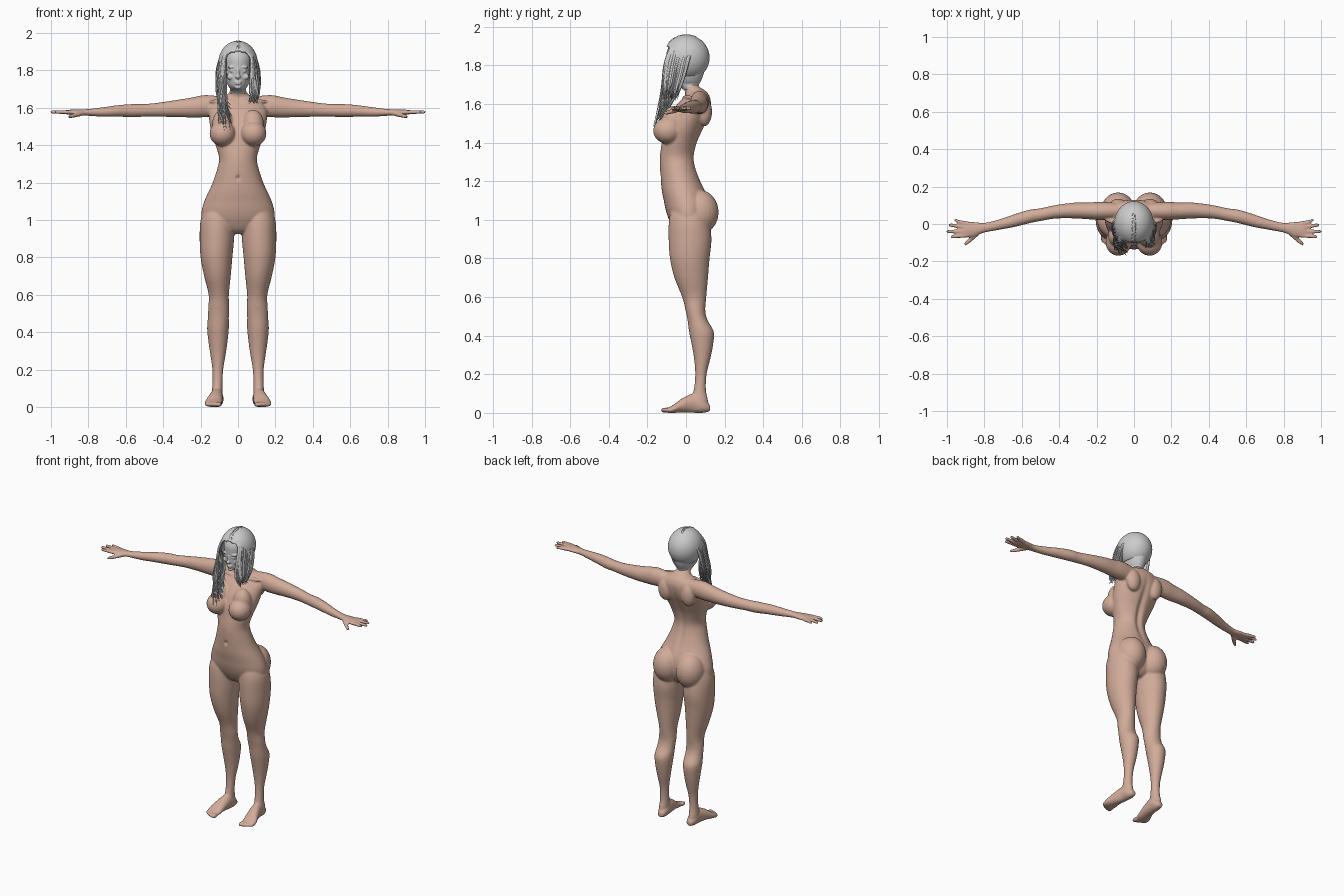
import bpy, bmesh, math, random
from mathutils import Vector, Matrix

if "Cube" in bpy.data.objects:
    bpy.data.objects.remove(bpy.data.objects["Cube"])

random.seed(4)


def material(name, rgb):
    m = bpy.data.materials.new(name)
    m.diffuse_color = (*rgb, 1)
    m.use_nodes = True
    m.node_tree.nodes["Principled BSDF"].inputs["Base Color"].default_value = m.diffuse_color
    return m


SKIN = material("skin tan", (0.64, 0.41, 0.32))
GREY = material("plain grey", (0.6, 0.6, 0.6))


def smooth_rings(rings, steps=4):
    """Catmull-Rom interpolation between the given sections."""
    out = []
    for i in range(len(rings) - 1):
        a, b, c, d = (rings[max(i - 1, 0)], rings[i], rings[i + 1], rings[min(i + 2, len(rings) - 1)])
        for k in range(steps):
            t = k / steps
            out.append([0.5 * (2 * q + (r - p) * t + (2 * p - 5 * q + 4 * r - s) * t * t
                               + (3 * q - p - 3 * r + s) * t ** 3) for p, q, r, s in zip(a, b, c, d)])
    return out + [list(rings[-1])]


def loft(bm, axis, rings, side=1, n=32):
    """Closed loft; each section is (position, centre, half width, low, high)."""
    loops = []
    for t, c, h, lo, hi in smooth_rings(rings):
        loop = []
        for k in range(n):
            a = 2 * math.pi * k / n
            u, v = c + h * math.cos(a), (lo + hi) / 2 + (hi - lo) / 2 * math.sin(a)
            p = {"x": (t, u, v), "y": (u, t, v), "z": (u, v, t)}[axis]
            loop.append(bm.verts.new((p[0] * side, p[1], p[2])))
        loops.append(loop)
    for A, B in zip(loops, loops[1:]):
        for k in range(n):
            bm.faces.new((A[k], A[(k + 1) % n], B[(k + 1) % n], B[k]))
    bm.faces.new(loops[0])
    bm.faces.new(loops[-1])


def ball(bm, centre, radii, side=1, tilt=0):
    m = (Matrix.Translation((centre[0] * side, centre[1], centre[2]))
         @ Matrix.Rotation(tilt * side, 4, "Z") @ Matrix.Diagonal((*radii, 1)))
    bmesh.ops.create_uvsphere(bm, u_segments=24, v_segments=16, radius=1, matrix=m)


def add_object(name, data, mat):
    ob = bpy.data.objects.new(name, data)
    bpy.context.scene.collection.objects.link(ob)
    data.materials.clear()
    data.materials.append(mat)
    return ob


def baked(ob):
    """Replace an object by its evaluated mesh, smooth shaded."""
    bpy.context.view_layer.update()
    me = bpy.data.meshes.new_from_object(ob.evaluated_get(bpy.context.evaluated_depsgraph_get()))
    name, mat = ob.name, ob.data.materials[0]
    bpy.data.objects.remove(ob)
    for p in me.polygons:
        p.use_smooth = True
        p.material_index = 0
    return add_object(name, me, mat)


def fused(name, bm, mat, voxel, iterations):
    """Merge overlapping volumes into one soft surface."""
    bmesh.ops.recalc_face_normals(bm, faces=bm.faces)
    me = bpy.data.meshes.new(name)
    bm.to_mesh(me)
    bm.free()
    ob = add_object(name, me, mat)
    r = ob.modifiers.new("fuse", "REMESH")
    r.mode, r.voxel_size = "VOXEL", voxel
    s = ob.modifiers.new("soften", "SMOOTH")
    s.factor, s.iterations = 0.5, iterations
    return baked(ob)


# ---- body: torso, limbs, hands and feet fused together
TORSO = [(.925, 0, .05, -.03, .06), (.95, 0, .13, -.06, .09), (1.0, 0, .19, -.088, .115),
         (1.05, 0, .194, -.105, .122), (1.10, 0, .18, -.115, .118), (1.15, 0, .158, -.125, .10),
         (1.2, 0, .135, -.13, .077), (1.27, 0, .112, -.135, .052), (1.33, 0, .101, -.135, .045),
         (1.40, 0, .12, -.125, .06), (1.47, 0, .142, -.112, .09), (1.54, 0, .155, -.085, .12),
         (1.60, 0, .155, -.045, .13), (1.64, 0, .125, -.008, .122), (1.665, 0, .065, -.005, .105),
         (1.685, 0, .045, -.015, .075), (1.70, 0, .04, -.015, .062)]
LEG = [(1.08, .10, .07, -.07, .10), (1.0, .11, .09, -.088, .12), (.9, .113, .092, -.09, .132),
       (.8, .115, .085, -.083, .122), (.7, .11, .071, -.06, .114), (.6, .103, .054, -.02, .105),
       (.53, .103, .056, -.002, .10), (.48, .105, .056, .008, .112), (.42, .107, .058, .016, .144),
       (.35, .107, .051, .03, .14), (.28, .107, .041, .042, .126), (.2, .108, .029, .048, .107),
       (.12, .11, .027, .04, .103), (.06, .112, .03, .02, .115), (.015, .112, .028, .0, .115)]
FOOT = [(.125, .108, .018, .008, .04), (.09, .11, .032, 0, .075), (.04, .113, .034, 0, .1),
        (-.02, .124, .041, .002, .075), (-.06, .132, .047, 0, .045), (-.095, .132, .042, 0, .026)]
ARM = [(.05, .07, .04, 1.56, 1.655), (.17, .07, .048, 1.55, 1.668), (.24, .07, .045, 1.548, 1.656),
       (.32, .072, .042, 1.55, 1.643), (.42, .065, .036, 1.552, 1.628), (.5, .05, .034, 1.552, 1.62),
       (.56, .04, .036, 1.55, 1.62), (.64, .018, .034, 1.552, 1.614), (.72, -.003, .028, 1.552, 1.603),
       (.8, -.02, .026, 1.557, 1.593), (.86, -.028, .04, 1.56, 1.591), (.915, -.03, .043, 1.563, 1.589)]
# fingers: base y, tip x, tip y
FINGERS = [(-.062, .982, -.068), (-.04, 1.002, -.04), (-.018, .992, -.006), (.004, .962, .02)]

bm = bmesh.new()
loft(bm, "z", TORSO, n=48)
for s in (1, -1):
    loft(bm, "z", LEG, s)
    loft(bm, "y", FOOT, s)
    loft(bm, "x", ARM, s)
    for y0, x1, y1 in FINGERS:
        loft(bm, "x", [(.89, y0, .011, 1.565, 1.587), (.94, (y0 + y1) / 2, .0105, 1.566, 1.587),
                       (x1 - .012, y1, .0095, 1.567, 1.586), (x1, y1, .005, 1.572, 1.582)], s, 12)
    loft(bm, "x", [(.82, -.035, .016, 1.56, 1.586), (.86, -.07, .017, 1.55, 1.575),
                   (.895, -.1, .013, 1.544, 1.565), (.908, -.108, .006, 1.546, 1.556)], s, 12)
    for k in range(5):                                            # toes
        ball(bm, (.102 + .0165 * k, -.105 + .003 * k * k / 2, .014),
             (.014 - .0012 * k, .027 - .002 * k, .014 - .001 * k), s)
    ball(bm, (.085, .068, 1.04), (.092, .101, .115), s)           # seat
    ball(bm, (.082, -.095, 1.462), (.07, .075, .068), s, .15)     # bust
    ball(bm, (.08, -.065, 1.505), (.06, .06, .085), s)            # upper bust slope
    ball(bm, (.104, .016, .55), (.03, .022, .036), s)             # kneecap
    ball(bm, (.085, .095, 1.56), (.05, .04, .075), s)             # shoulder blade
    ball(bm, (.085, .005, 1.635), (.075, .014, .011), s, .25)     # collarbone
body = fused("body", bm, SKIN, .006, 4)

# spine furrow and navel pressed into the surface
for v in body.data.vertices:
    x, y, z = v.co
    if y > .02 and 1.12 < z < 1.62 and abs(x) < .1:
        v.co.y -= .014 * math.exp(-(x / .02) ** 2) * math.sin(math.pi * (z - 1.12) / .5)
    elif y < -.1:
        v.co.y += .012 * math.exp(-(x / .009) ** 2 - ((z - 1.225) / .013) ** 2)

# ---- head with simple face
HEAD = [(1.675, 0, .043, -.018, .07), (1.69, 0, .043, -.035, .066), (1.703, 0, .043, -.075, .068),
        (1.72, 0, .054, -.09, .078), (1.75, 0, .065, -.095, .09), (1.79, 0, .072, -.099, .1),
        (1.83, 0, .077, -.102, .108), (1.87, 0, .08, -.1, .108), (1.91, 0, .07, -.08, .092),
        (1.935, 0, .048, -.05, .065), (1.945, 0, .02, -.02, .03)]
bm = bmesh.new()
loft(bm, "z", HEAD)
ball(bm, (0, -.103, 1.766), (.013, .017, .012))                   # nose tip
ball(bm, (0, -.098, 1.785), (.008, .013, .03))                    # nose bridge
ball(bm, (0, -.092, 1.739), (.02, .010, .005))                    # lips
ball(bm, (0, -.091, 1.729), (.017, .011, .006))
ball(bm, (0, -.082, 1.711), (.018, .014, .013))                   # chin
for s in (1, -1):
    ball(bm, (.03, -.084, 1.797), (.016, .012, .009), s)          # eye
    ball(bm, (.032, -.086, 1.816), (.024, .014, .007), s)         # brow
    ball(bm, (.04, -.075, 1.765), (.02, .015, .016), s)           # cheek
fused("head", bm, GREY, .004, 2)

# ---- hair cap, open at the face and the nape
CAP, RAD = Vector((0, .002, 1.84)), Vector((.105, .12, .118))
bm = bmesh.new()
bmesh.ops.create_uvsphere(bm, u_segments=64, v_segments=48, radius=1,
                          matrix=Matrix.Translation(CAP) @ Matrix.Diagonal((*RAD, 1)))


def is_open(c):
    return c.z < 1.745 or (c.y < -.03 and abs(c.x) < .065 and c.z < 1.905 - 6 * c.x * c.x)


bmesh.ops.delete(bm, geom=[f for f in bm.faces if is_open(f.calc_center_median())], context="FACES")
me = bpy.data.meshes.new("hair_cap")
bm.to_mesh(me)
bm.free()
cap = add_object("hair_cap", me, GREY)
mod = cap.modifiers.new("thickness", "SOLIDIFY")
mod.thickness, mod.offset = .006, -1
baked(cap)


# ---- loose strands combed from the centre parting
def on_cap(x, y):
    d = 1 - (x / RAD.x) ** 2 - ((y - CAP.y) / RAD.y) ** 2
    return Vector((x, y, CAP.z + RAD.z * math.sqrt(max(d, .02))))


def strand(curve, points, thick):
    sp = curve.splines.new("NURBS")
    sp.points.add(len(points) - 1)
    for i, p in enumerate(points):
        sp.points[i].co = (*p, 1)
        sp.points[i].radius = thick * (.5, .8, 1, 1, .85, .2)[i]
    sp.order_u, sp.use_endpoint_u, sp.resolution_u = 4, True, 5


R = random.uniform
for s, name in ((-1, "hair_long_side"), (1, "hair_short_side")):
    cu = bpy.data.curves.new(name, "CURVE")
    cu.dimensions, cu.bevel_depth, cu.bevel_resolution = "3D", .007, 1
    for k in range(75):
        u = (k + R(0, 1)) / 75
        q = math.sqrt(u)
        w = R(0, 1)
        if s < 0:
            z = R(1.5, 1.62) if k % 12 else R(1.47, 1.5)
            end = (-R(.03, .105), -.1 - (1.62 - z) * .5 + .03 * u, z)
        else:
            end = (R(.055, .11), -.115 + .075 * u, R(1.62, 1.69))
        strand(cu, [on_cap(s * .004, -.088 + .14 * u), on_cap(s * .065, -.078 + .13 * u),
                    (s * (.07 + .043 * q), -.108 + .125 * u, 1.845),
                    (s * (.06 + .06 * q * (.6 + .4 * w)), -.122 + .12 * u, 1.745),
                    (s * (.058 + .06 * w), -.125 + .09 * u, 1.665), end], R(.6, 1.1))
    baked(add_object(name, cu, GREY))
